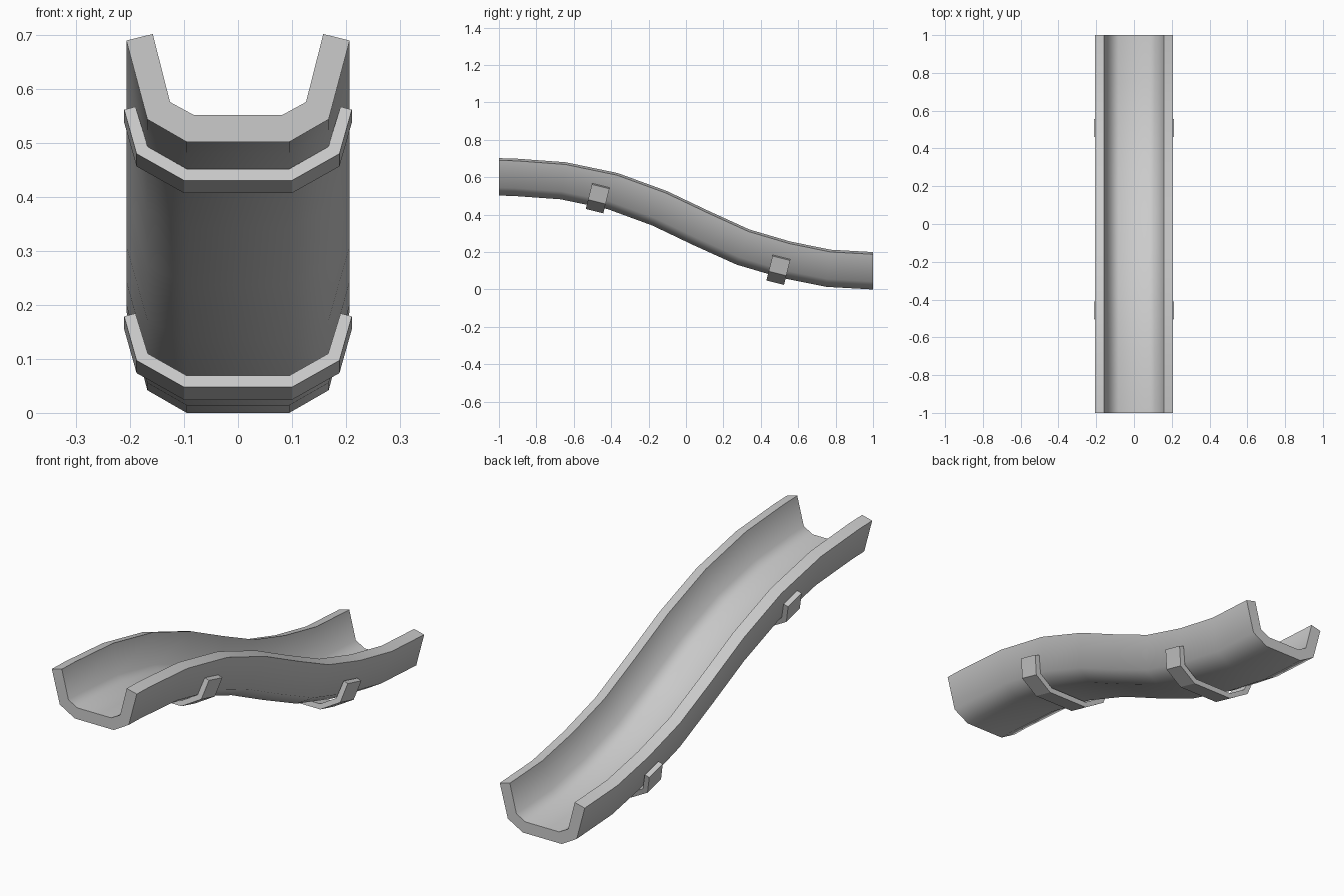
import bpy, bmesh, math
from mathutils import Vector

if "Cube" in bpy.data.objects:
    bpy.data.objects.remove(bpy.data.objects["Cube"])


def sweep(name, half, path, flat_ends=False):
    """Sweep a mirrored U profile (x, height) along a (y, z) path."""
    n = len(half) // 2
    outer, inner = half[:n], half[n:]
    right = outer + inner                       # bottom -> rim -> inner floor
    left = [(-x, h) for x, h in reversed(right)]
    profile = right + left
    pts = [Vector(p) for p in path]
    bm = bmesh.new()
    rings = []
    for i, p in enumerate(pts):
        t = (pts[min(i + 1, len(pts) - 1)] - pts[max(i - 1, 0)]).normalized()
        if flat_ends and i in (0, len(pts) - 1):
            t = Vector((1, 0))
        up = Vector((-t.y, t.x))
        rings.append([bm.verts.new((x, p.x + up.x * h, p.y + up.y * h)) for x, h in profile])
    m = len(profile)
    for a, b in zip(rings, rings[1:]):
        for j in range(m):
            k = (j + 1) % m
            bm.faces.new((a[j], a[k], b[k], b[j]))
    # End caps as quads between outer and inner outline
    for ring in (rings[0], rings[-1]):
        for j in range(n - 1):
            bm.faces.new((ring[j], ring[j + 1], ring[m // 2 - 2 - j], ring[m // 2 - 1 - j]))
            bm.faces.new((ring[m - 1 - j], ring[m - 2 - j], ring[m // 2 + 1 + j], ring[m // 2 + j]))
        bm.faces.new((ring[0], ring[m // 2 - 1], ring[m // 2], ring[m - 1]))
    bmesh.ops.recalc_face_normals(bm, faces=bm.faces)
    mesh = bpy.data.meshes.new(name)
    bm.to_mesh(mesh)
    bm.free()
    ob = bpy.data.objects.new(name, mesh)
    bpy.context.collection.objects.link(ob)
    return ob


# Slide trough: U profile along a gentle S curve
trough = sweep(
    "slide_trough",
    [(0.095, 0), (0.168, 0.042), (0.207, 0.188), (0.158, 0.2), (0.126, 0.074), (0.082, 0.05)],
    [(-1, 0.502), (-0.92, 0.5), (-0.67, 0.482), (-0.42, 0.43), (-0.18, 0.342), (0.04, 0.237),
     (0.27, 0.133), (0.51, 0.062), (0.75, 0.014), (1, 0)],
    flat_ends=True)
bpy.context.view_layer.objects.active = trough
trough.select_set(True)
bpy.ops.object.shade_smooth_by_angle(angle=math.radians(50))

# Two support brackets hugging the underside
dy, dz = 0.0485 * math.cos(math.radians(14)), 0.0485 * math.sin(math.radians(14))
for name, y, z in (("upper_bracket", -0.489, 0.419), ("lower_bracket", 0.477, 0.036)):
    sweep(name,
          [(0.1, 0), (0.188, 0.051), (0.211, 0.135), (0.19, 0.141), (0.167, 0.064), (0.095, 0.022)],
          [(y - dy, z + dz), (y + dy, z - dz)])
